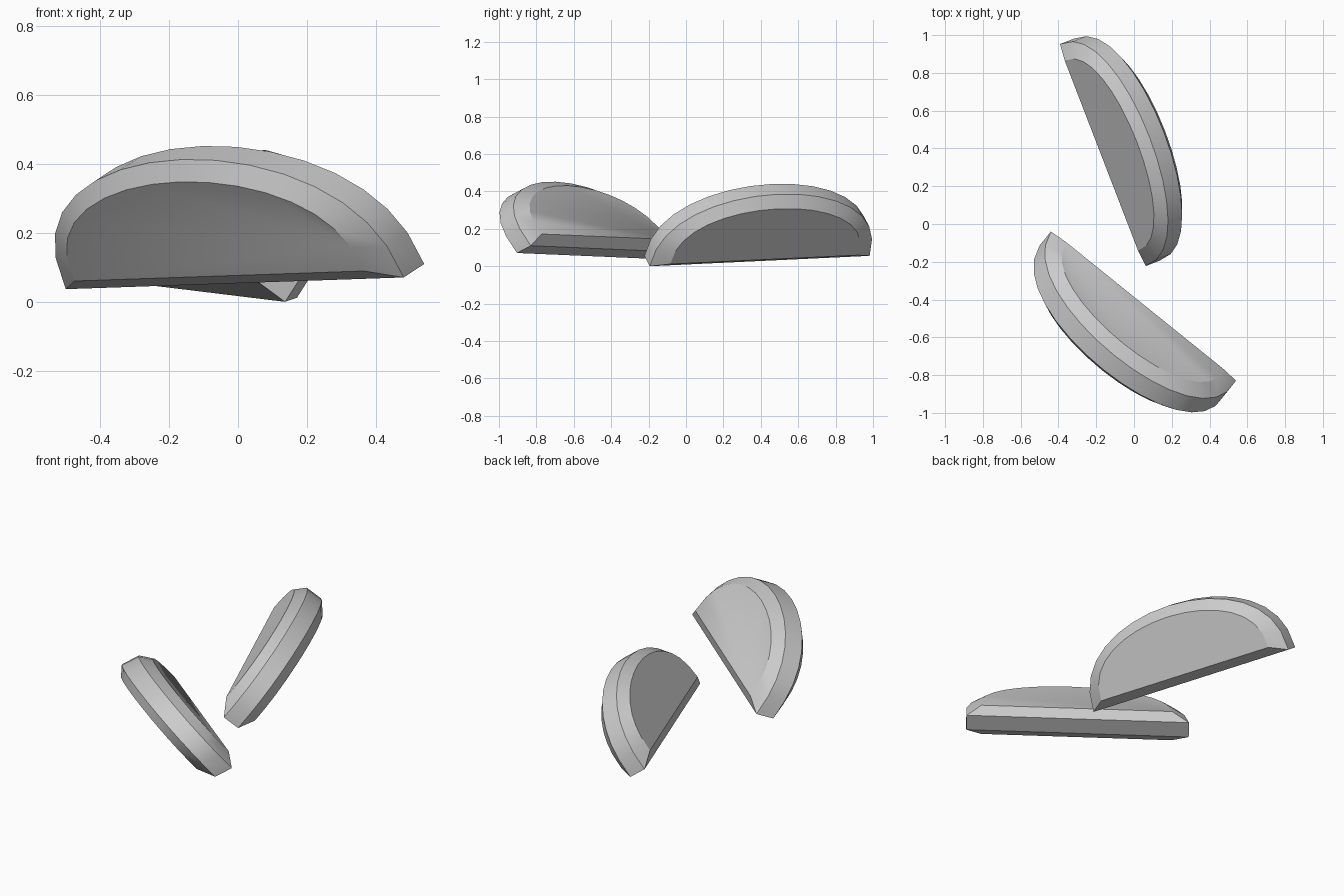
import bpy
import bmesh
from math import cos, sin, pi, radians
from mathutils import Vector

cube = bpy.data.objects.get("Cube")
if cube:
    bpy.data.objects.remove(cube)

# One grey for everything
grey = bpy.data.materials.new("light grey")
grey.use_nodes = True
grey.diffuse_color = (0.6, 0.6, 0.6, 1)
grey.node_tree.nodes["Principled BSDF"].inputs["Base Color"].default_value = (0.6, 0.6, 0.6, 1)

SEGMENTS = 16
HALF = 0.63      # half length of the straight edge
INSET = 0.12     # chamfer inset as a share of the height


def half_slice(name, base, chord, lean, rise, band, bevel):
    """Leaning half disc: a rim band with a chamfer to a flat face on each side.
    base: middle of the upper straight edge, chord: vector along it,
    lean: horizontal lean direction, rise: vector to the top of the arc,
    band and bevel: (lean, z) steps of the rim and of the chamfers."""
    up = Vector((0, 0, 1))
    step = lean * band[0] + up * band[1]
    puff = lean * bevel[0] + up * bevel[1]

    def loop(origin, inset):
        points = []
        for i in range(SEGMENTS + 1):
            a = pi * i / SEGMENTS
            height = max(sin(a), 0) ** 0.84
            along = cos(a) * (HALF - 0.09 * inset)
            height = height * (1 - 2 * INSET * inset) + INSET * inset
            points.append(origin + chord * along + rise * height)
        return points

    bm = bmesh.new()
    rings = [[bm.verts.new(p) for p in loop(origin, inset)] for origin, inset in (
        (base + puff, 1), (base, 0), (base + step, 0), (base + step - puff, 1))]
    count = SEGMENTS + 1
    for r, s in zip(rings, rings[1:]):
        for i in range(count):
            j = (i + 1) % count
            bm.faces.new((r[i], r[j], s[j], s[i]))
    # Flat faces
    bm.faces.new(rings[0])
    bm.faces.new(rings[-1])
    bmesh.ops.recalc_face_normals(bm, faces=bm.faces[:])

    mesh = bpy.data.meshes.new(name)
    bm.to_mesh(mesh)
    bm.free()
    mesh.materials.append(grey)
    obj = bpy.data.objects.new(name, mesh)
    bpy.context.collection.objects.link(obj)
    bpy.ops.object.select_all(action='DESELECT')
    obj.select_set(True)
    bpy.context.view_layer.objects.active = obj
    bpy.ops.object.shade_smooth_by_angle(angle=radians(30))


# Front slice, leaning towards the front
lean = Vector((-0.627, -0.778, 0))
chord = Vector((0.778, -0.627, 0.027))
half_slice("front_slice", Vector((0.05, -0.435, 0.093)), chord, lean,
           lean * 0.3 + chord * 0.045 + Vector((0, 0, 0.358)),
           (0.095, -0.039), (-0.043, 0.022))

# Back slice, leaning towards the left
lean = Vector((0.933, 0.36, 0))
chord = Vector((-0.36, 0.933, 0.044))
half_slice("back_slice", Vector((-0.165, 0.365, 0.083)), chord, lean,
           lean * 0.265 + Vector((0, 0, 0.357)),
           (0.08, -0.055), (-0.04, 0.035))
